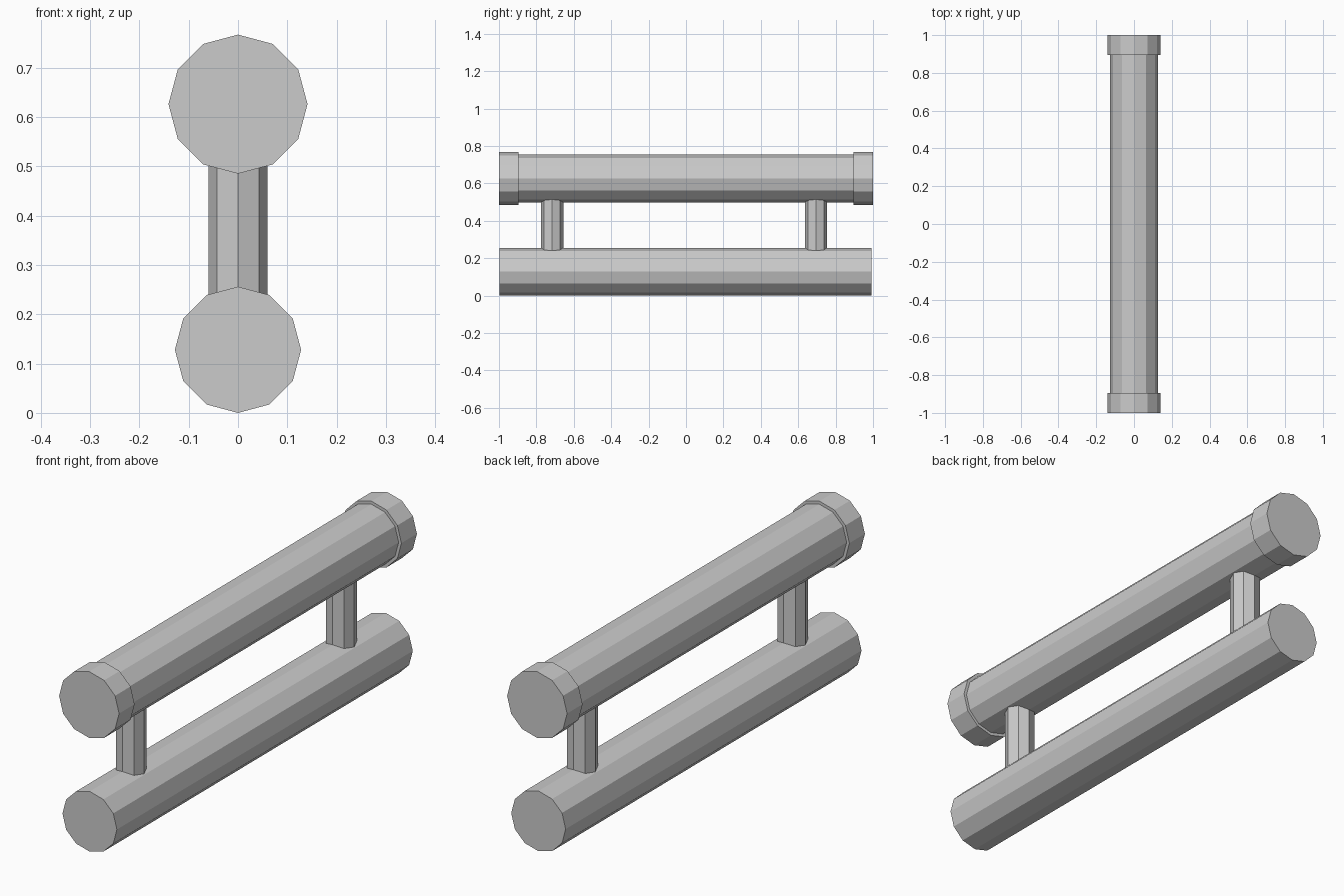
import bpy
from math import pi

if "Cube" in bpy.data.objects:
    bpy.data.objects.remove(bpy.data.objects["Cube"])


def cylinder(name, sides, radius, start, end):
    """Flat-shaded closed cylinder along y or z, with a vertex on the x axis."""
    mid = [(a + b) / 2 for a, b in zip(start, end)]
    along_y = start[1] != end[1]
    length = sum(abs(b - a) for a, b in zip(start, end))
    turn = 0 if along_y else pi / sides * 2 * (sides // 4)
    bpy.ops.mesh.primitive_cylinder_add(
        vertices=sides, radius=radius, depth=length, location=mid,
        rotation=(pi / 2, 0, 0) if along_y else (0, 0, turn))
    obj = bpy.context.object
    obj.name = name
    return obj


LOW_Z, HIGH_Z, BAR_R = 0.128, 0.626, 0.128

# Long horizontal bars
cylinder("lower_bar", 12, BAR_R, (0, -0.996, LOW_Z), (0, 0.991, LOW_Z))
cylinder("upper_bar", 12, BAR_R, (0, -0.99, HIGH_Z), (0, 0.99, HIGH_Z))

# Collars closing both ends of the upper bar
for side, inner, outer in (("front", -0.896, -1.0), ("back", 0.896, 1.0)):
    cylinder(side + "_end_cap", 12, 0.141, (0, inner, HIGH_Z), (0, outer, HIGH_Z))

# Upright posts joining the bars
for side, y in (("front", -0.716), ("back", 0.695)):
    cylinder(side + "_post", 8, 0.06, (0, y, 0.21), (0, y, 0.545))
